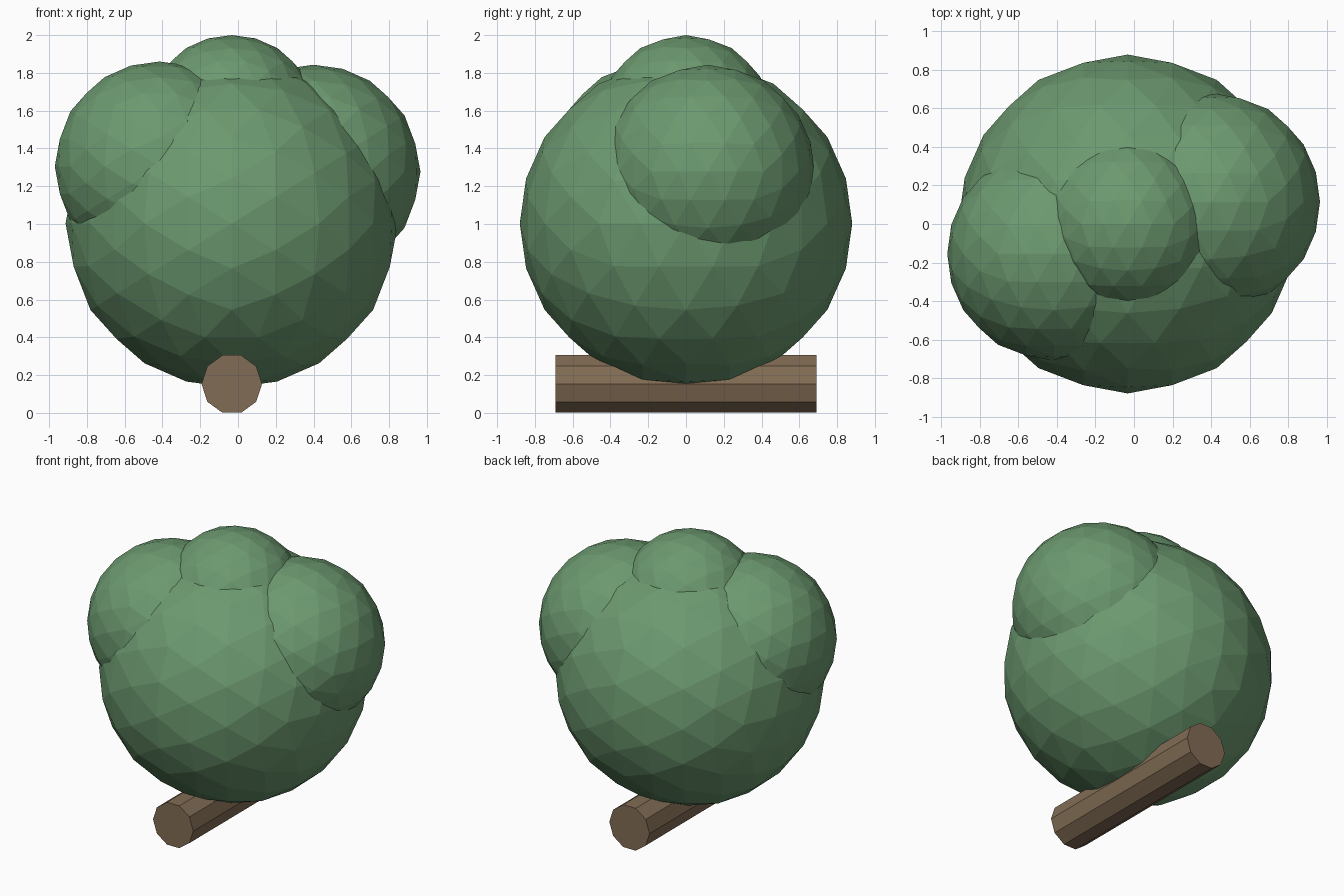
import bpy, bmesh, math
from mathutils import Matrix, Vector

if "Cube" in bpy.data.objects:
    bpy.data.objects.remove(bpy.data.objects["Cube"])


def material(name, color):
    m = bpy.data.materials.new(name)
    m.diffuse_color = (*color, 1)
    m.use_nodes = True
    m.node_tree.nodes["Principled BSDF"].inputs["Base Color"].default_value = m.diffuse_color
    return m


leaf = material("leaf_green", (0.15, 0.32, 0.16))
wood = material("wood_brown", (0.22, 0.15, 0.09))


def add_object(name, bm, mat):
    bmesh.ops.recalc_face_normals(bm, faces=bm.faces[:])
    mesh = bpy.data.meshes.new(name)
    bm.to_mesh(mesh)
    bm.free()
    mesh.materials.append(mat)
    ob = bpy.data.objects.new(name, mesh)
    bpy.context.collection.objects.link(ob)
    return ob


def foliage(name, center, radii):
    # Icosahedron with edge midpoints on the axes, split twice into 320 flat faces
    bm = bmesh.new()
    t = (1 + math.sqrt(5)) / 2
    for a in (-1, 1):
        for b in (-t, t):
            for co in ((a, 0, b), (b, a, 0), (0, b, a)):
                bm.verts.new(Vector(co).normalized())
    bmesh.ops.convex_hull(bm, input=bm.verts[:])
    for _ in range(2):
        bmesh.ops.subdivide_edges(bm, edges=bm.edges[:], cuts=1, use_grid_fill=True)
        for v in bm.verts:
            v.co.normalize()
    bm.transform(Matrix.Translation(center) @ Matrix.Diagonal((*radii, 1)))
    return add_object(name, bm, leaf)


# Leafy crown: one large ball with three smaller lobes
foliage("crown_main", (-0.033, 0, 1.003), (0.88, 0.88, 0.87))
foliage("crown_top", (-0.033, 0, 1.54), (0.46, 0.46, 0.46))
foliage("crown_left", (-0.415, -0.155, 1.305), (0.555, 0.555, 0.555))
foliage("crown_right", (0.40, 0.115, 1.277), (0.566, 0.566, 0.566))

# Ten-sided log lying front to back under the crown
bm = bmesh.new()
bmesh.ops.create_cone(bm, cap_ends=True, segments=10, radius1=0.16, radius2=0.16, depth=1.38)
bm.transform(Matrix.Translation((-0.033, 0, 0.153))
             @ Matrix.Rotation(math.pi / 2, 4, 'X') @ Matrix.Rotation(math.pi / 2, 4, 'Z'))
add_object("trunk_log", bm, wood)
